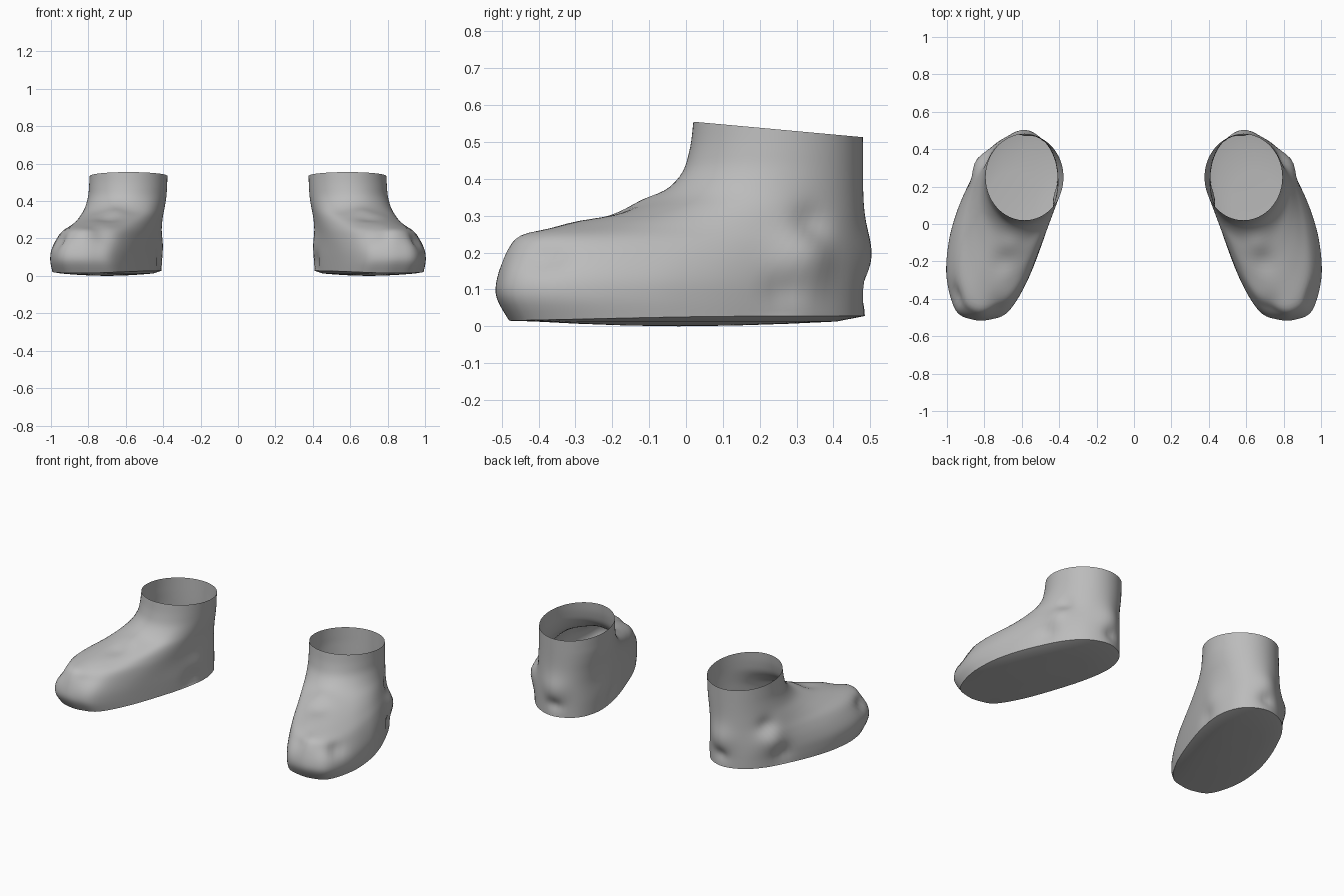
import bpy, bmesh, math
from mathutils import Vector

cube = bpy.data.objects.get("Cube")
if cube:
    bpy.data.objects.remove(cube)

felt = bpy.data.materials.new("grey_felt")
felt.use_nodes = True
felt.diffuse_color = (0.5, 0.5, 0.5, 1)
bsdf = felt.node_tree.nodes["Principled BSDF"]
bsdf.inputs["Base Color"].default_value = (0.5, 0.5, 0.5, 1)
bsdf.inputs["Roughness"].default_value = 0.8

# Sole outline of the left boot, from the heel along the inner side to the toe and back
SOLE = [(.58, .485), (.46, .42), (.41, .28), (.43, .1), (.49, -.1), (.57, -.3),
        (.66, -.44), (.75, -.475), (.84, -.475), (.935, -.43), (.988, -.27),
        (.985, -.1), (.95, .05), (.89, .2), (.81, .35), (.71, .45)]
# Wall profiles: (share of the way from sole to collar, height)
TOE = [(0, .015), (-.07, .08), (-.06, .14), (0, .2), (.08, .248), (.32, .28),
       (.6, .315), (.8, .35), (.93, .41), (.98, .48), (1, .555)]
SIDE = [(0, .028), (-.02, .07), (0, .12), (.14, .17), (.36, .22), (.56, .265),
        (.72, .315), (.86, .365), (.95, .42), (.98, .47), (1, .515)]
# Soft folds and dents: position, radius, push along the normal
FOLDS = [((.58, .49, .2), .08, .02), ((.58, .48, .1), .04, -.02),
         ((.82, .32, .19), .08, .03), ((.78, .33, .28), .05, -.02),
         ((.85, .26, .1), .05, -.015), ((.75, -.4, .2), .05, -.03),
         ((.83, -.45, .2), .05, .012), ((.94, -.38, .18), .05, -.02),
         ((.66, -.1, .33), .06, .012), ((.7, -.2, .3), .06, -.012),
         ((.41, .2, .17), .08, .012), ((.42, .15, .08), .05, -.012)]
AROUND, UP = 80, 44


def spline(points, t, closed=False):
    """Catmull-Rom point at t, counted in control points."""
    n = len(points)
    i = int(t) if closed else min(int(t), n - 2)
    u = t - i

    def at(k):
        return Vector(points[k % n] if closed else points[max(0, min(k, n - 1))])
    a, b, c, d = (at(i + k) for k in (-1, 0, 1, 2))
    return 0.5 * (2 * b + (c - a) * u + (2 * a - 5 * b + 4 * c - d) * u ** 2
                  + (3 * b - a - 3 * c + d) * u ** 3)


def wall_point(i, j):
    angle = 2 * math.pi * i / AROUND
    toe = ((1 - math.cos(angle)) / 2) ** 3
    sole = spline(SOLE, i * len(SOLE) / AROUND, True)
    collar = Vector((.585 - .208 * math.sin(angle), .25 + .23 * math.cos(angle)))
    t = j * (len(TOE) - 1) / UP
    share, z = spline(SIDE, t).lerp(spline(TOE, t), toe)
    # Tilt the collar rim down towards the heel
    rim = .534 - .021 * math.cos(angle)
    z += (rim - (.515 + .04 * toe)) * (j / UP) ** 3
    p = sole.lerp(collar, share)
    return Vector((p.x, p.y, z))


def bridge(bm, low, high):
    for i in range(AROUND):
        k = (i + 1) % AROUND
        bm.faces.new((low[i], low[k], high[k], high[i]))


def make_boot(name, side):
    bm = bmesh.new()
    # Wall from sole edge to open collar
    rings = [[bm.verts.new(wall_point(i, j)) for i in range(AROUND)]
             for j in range(UP + 1)]
    for low, high in zip(rings, rings[1:]):
        bridge(bm, low, high)
    # Slightly bulging sole
    middle = Vector((.7, -.02, 0))
    previous = rings[0]
    for scale, z in ((.85, .013), (.6, .007), (.3, .002)):
        ring = []
        for v in rings[0]:
            p = middle.lerp(v.co, scale)
            p.z = z
            ring.append(bm.verts.new(p))
        bridge(bm, ring, previous)
        previous = ring
    tip = bm.verts.new(middle)
    for i in range(AROUND):
        bm.faces.new((previous[i], tip, previous[(i + 1) % AROUND]))
    bmesh.ops.recalc_face_normals(bm, faces=bm.faces)
    bm.normal_update()
    # Folds in the wall
    moves = []
    for ring in rings[1:]:
        for v in ring:
            push = sum(amount * math.exp(-((v.co - Vector(pos)).length / radius) ** 2)
                       for pos, radius, amount in FOLDS)
            moves.append((v, v.normal * push))
    for v, move in moves:
        v.co += move
    # Left boot as built, right boot mirrored
    if side < 0:
        for v in bm.verts:
            v.co.x = -v.co.x
        bmesh.ops.reverse_faces(bm, faces=bm.faces)
    mesh = bpy.data.meshes.new(name)
    bm.to_mesh(mesh)
    bm.free()
    mesh.materials.append(felt)
    boot = bpy.data.objects.new(name, mesh)
    bpy.context.collection.objects.link(boot)
    bpy.ops.object.select_all(action='DESELECT')
    boot.select_set(True)
    bpy.context.view_layer.objects.active = boot
    bpy.ops.object.shade_smooth_by_angle(angle=math.radians(45))


make_boot("left_boot", 1)
make_boot("right_boot", -1)
